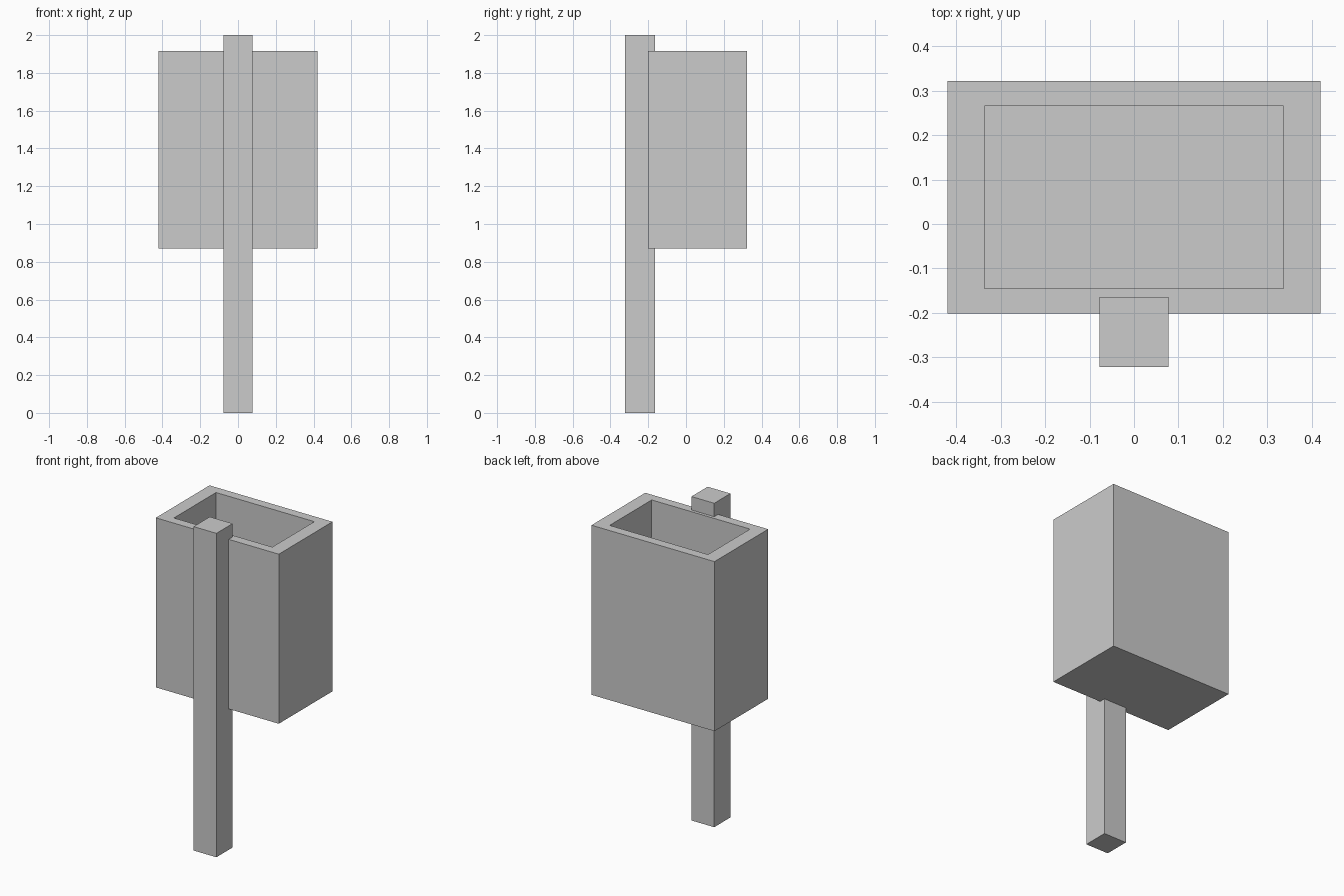
import bpy, bmesh
from mathutils import Vector

if "Cube" in bpy.data.objects:
    bpy.data.objects.remove(bpy.data.objects["Cube"])


def box(bm, lo, hi):
    """Add an axis-aligned box spanning two corners."""
    lo, hi = Vector(lo), Vector(hi)
    verts = bmesh.ops.create_cube(bm, size=1)["verts"]
    bmesh.ops.scale(bm, vec=hi - lo, verts=verts)
    bmesh.ops.translate(bm, vec=(lo + hi) / 2, verts=verts)


def finish(bm, name):
    bmesh.ops.recalc_face_normals(bm, faces=bm.faces)
    mesh = bpy.data.meshes.new(name)
    bm.to_mesh(mesh)
    bm.free()
    obj = bpy.data.objects.new(name, mesh)
    bpy.context.collection.objects.link(obj)
    return obj


# Square post, set slightly into the front wall of the bin
bm = bmesh.new()
box(bm, (-0.078, -0.322, 0), (0.078, -0.164, 2))
finish(bm, "post")

# Open-topped bin: inset the top face for the rim, then push it down
bm = bmesh.new()
box(bm, (-0.42, -0.202, 0.87), (0.42, 0.322, 1.917))
top = max(bm.faces, key=lambda f: f.calc_center_median().z)
bmesh.ops.inset_region(bm, faces=[top], thickness=0.08)
for v in top.verts:
    v.co.x = 0.336 if v.co.x > 0 else -0.336
floor = bmesh.ops.extrude_discrete_faces(bm, faces=[top])["faces"][0]
bmesh.ops.translate(bm, vec=(0, 0, 0.95 - 1.917), verts=floor.verts)
finish(bm, "bin")
